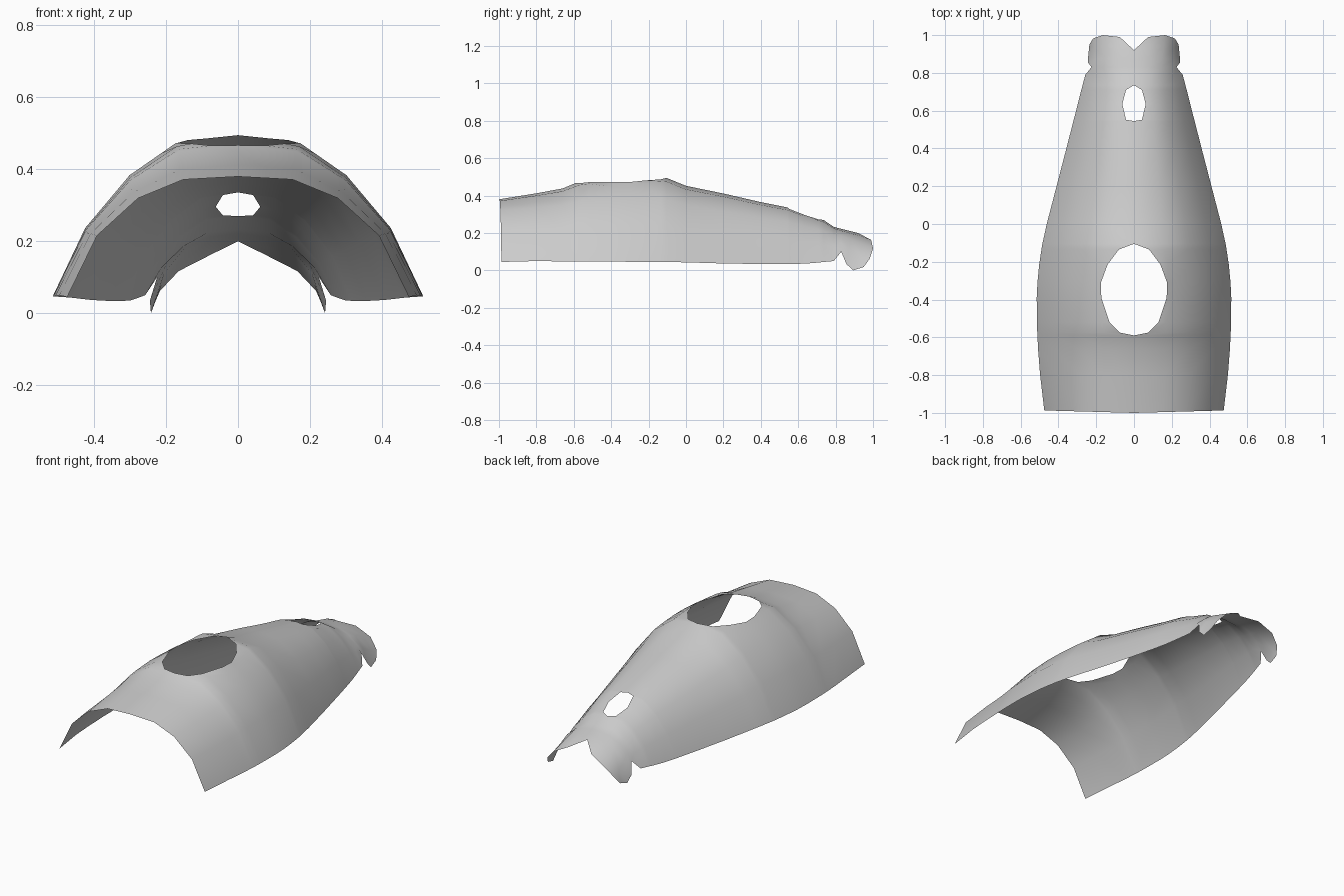
import bpy
import bmesh

if "Cube" in bpy.data.objects:
    bpy.data.objects.remove(bpy.data.objects["Cube"], do_unlink=True)

grey = bpy.data.materials.new("light_grey")
grey.use_nodes = True
grey.diffuse_color = (0.6, 0.6, 0.6, 1)
grey.node_tree.nodes["Principled BSDF"].inputs["Base Color"].default_value = (0.6, 0.6, 0.6, 1)

# Half cross-section: fraction of half width, fraction of height, extra fullness at the front
U = [0, 0.32, 0.585, 0.825, 1]
V = [1, 0.955, 0.745, 0.42, 0]
FULL = [0, 0.02, 0.075, 0.09, 0]

# Stations: y, half width, bottom z, crown z, half width of the opening
STATIONS = [
    (-1.0, 0.475, 0.045, 0.38, 0),
    (-0.8, 0.497, 0.05, 0.412, 0),
    (-0.66, 0.508, 0.048, 0.438, 0),
    (-0.59, 0.511, 0.047, 0.467, 0),
    (-0.575, 0.512, 0.047, 0.474, 0.075),
    (-0.52, 0.514, 0.047, 0.487, 0.13),
    (-0.39, 0.515, 0.047, 0.499, 0.173),
    (-0.31, 0.511, 0.046, 0.50, 0.175),
    (-0.215, 0.502, 0.046, 0.499, 0.14),
    (-0.135, 0.49, 0.045, 0.497, 0.08),
    (-0.105, 0.485, 0.045, 0.495, 0),
    (0.0, 0.462, 0.043, 0.452, 0),
    (0.2, 0.41, 0.037, 0.411, 0),
    (0.4, 0.358, 0.034, 0.365, 0),
    (0.545, 0.321, 0.034, 0.336, 0),
    (0.552, 0.319, 0.034, 0.334, 0.042),
    (0.635, 0.298, 0.036, 0.304, 0.062),
    (0.71, 0.279, 0.042, 0.277, 0.042),
    (0.735, 0.272, 0.045, 0.27, 0),
    (0.79, 0.258, 0.05, 0.233, 0),
]


def height(u, full):
    """Height fraction of the cross-section at width fraction u."""
    heights = [v + f * full for v, f in zip(V, FULL)]
    for k in range(4):
        if u <= U[k + 1]:
            t = (u - U[k]) / (U[k + 1] - U[k])
            return heights[k] + t * (heights[k + 1] - heights[k])
    return 0


rows = []
for y, w, base, top, gap in STATIONS:
    full = max(0, (-0.5 - y) / 0.5)
    xs = [u * w for u in U]
    xs[0] = gap
    xs[1] = max(xs[1], gap + 0.04)
    rows.append([(x, y + 0.013 * x / w * (y == -1.0),
                  base + (top - base) * height(x / w, full)) for x in xs])

# Rear lip: side nicks, drooping flaps and the central V notch
rows += [
    [(0, 0.83, 0.222), (0.08, 0.83, 0.212), (0.145, 0.83, 0.185), (0.195, 0.83, 0.145), (0.225, 0.83, 0.10)],
    [(0, 0.87, 0.212), (0.08, 0.88, 0.198), (0.15, 0.88, 0.168), (0.205, 0.87, 0.11), (0.245, 0.857, 0.035)],
    [(0, 0.92, 0.20), (0.08, 0.94, 0.182), (0.157, 0.945, 0.142), (0.212, 0.93, 0.08), (0.242, 0.893, 0.0)],
    [(0, 0.92, 0.20), (0.075, 0.99, 0.163), (0.165, 1.0, 0.117), (0.217, 0.982, 0.062), (0.236, 0.95, 0.018)],
]

# Half shell as a lofted sheet
bm = bmesh.new()
grid = [[bm.verts.new(p) for p in row] for row in rows]
for a, b in zip(grid, grid[1:]):
    for j in range(4):
        bm.faces.new((a[j], a[j + 1], b[j + 1], b[j]))
bmesh.ops.remove_doubles(bm, verts=bm.verts, dist=0.0005)
for f in bm.faces:
    f.smooth = True
mesh = bpy.data.meshes.new("shell_cover")
bm.to_mesh(mesh)
bm.free()
mesh.materials.append(grey)

shell = bpy.data.objects.new("shell_cover", mesh)
bpy.context.collection.objects.link(shell)

# Other half
mirror = shell.modifiers.new("mirror", 'MIRROR')
mirror.use_axis = (True, False, False)
mirror.use_clip = True
mirror.merge_threshold = 0.001
